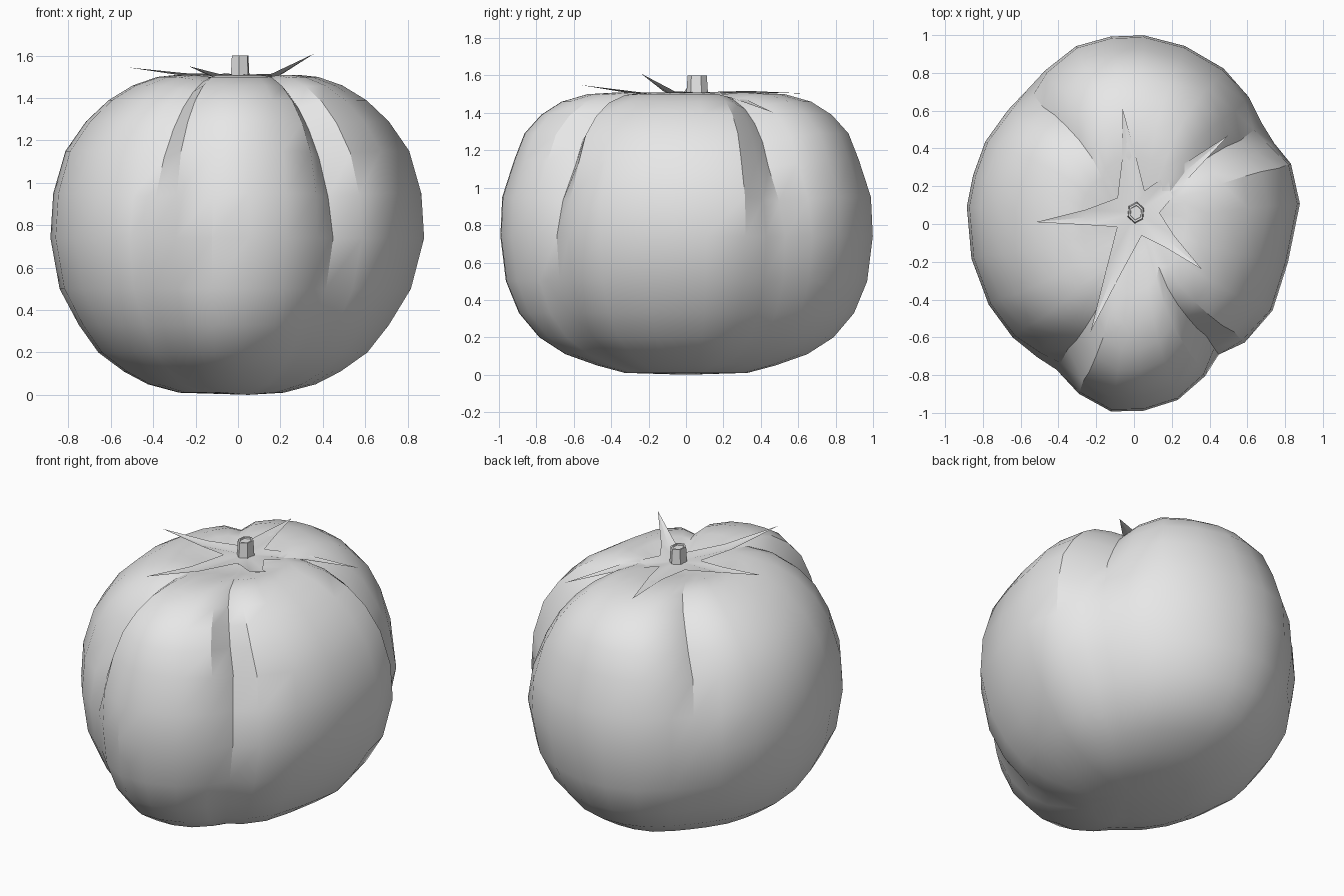
import bpy
import bmesh
from math import sin, cos, radians, pi
from mathutils import Vector

if "Cube" in bpy.data.objects:
    bpy.data.objects.remove(bpy.data.objects["Cube"], do_unlink=True)

grey = bpy.data.materials.new("plain grey")
grey.use_nodes = True
grey.diffuse_color = (0.8, 0.8, 0.8, 1)
grey.node_tree.nodes["Principled BSDF"].inputs["Base Color"].default_value = grey.diffuse_color


def finish(bm, name, angle, closed=True):
    """Turn a bmesh into a named, shaded object."""
    if closed:
        bmesh.ops.recalc_face_normals(bm, faces=bm.faces)
    mesh = bpy.data.meshes.new(name)
    bm.to_mesh(mesh)
    bm.free()
    mesh.materials.append(grey)
    obj = bpy.data.objects.new(name, mesh)
    bpy.context.collection.objects.link(obj)
    bpy.ops.object.select_all(action="DESELECT")
    obj.select_set(True)
    bpy.context.view_layer.objects.active = obj
    bpy.ops.object.shade_smooth_by_angle(angle=radians(angle))
    return obj


# Lobed outline: angle in degrees, radius, depth of the groove above the waist
OUTLINE = [
    (7, .885, 0), (21, .89, 0), (30, .86, .05), (38, .87, .12), (48, .91, .05),
    (60, .95, 0), (74, .98, 0), (87, 1, 0), (97, 1, 0), (108, .99, 0),
    (120, .94, .01), (128, .915, .08), (138, .90, .01), (151, .90, 0),
    (163, .89, 0), (174, .89, 0), (192, .88, 0), (209, .88, 0), (223, .88, .01),
    (234, .875, .05), (242, .88, .09), (252, .945, 0), (263, 1, 0), (273, .99, 0),
    (284, .96, 0), (295, .89, .01), (303, .83, .09), (313, .86, .02),
    (328, .865, 0), (346, .84, 0),
]
# Side profile: height, share of the radius across x, share across y
PROFILE = [
    (.01, .28, .33), (.05, .45, .48), (.11, .58, .65), (.2, .72, .79),
    (.33, .83, .90), (.5, .94, .97), (.74, 1, 1), (.95, .985, .99),
    (1.15, .92, .925), (1.29, .81, .87), (1.39, .69, .78), (1.46, .56, .67),
    (1.5, .43, .53), (1.51, .32, .36), (1.47, .16, .16),
]


def build_fruit():
    bm = bmesh.new()
    rings = []
    for z, across_x, across_y in PROFILE:
        upper = min(max((z - .7) / .5, 0), 1)
        lean = -.03 * max(0, 1 - z / .74)
        ring = []
        for angle, radius, groove in OUTLINE:
            a = radians(angle)
            r = radius * (1 - groove * upper)
            drop = .4 * groove * upper * max(0, min(1, across_x * 2 - .3))
            ring.append(bm.verts.new((r * across_x * cos(a) + lean,
                                      r * across_y * sin(a), z - drop)))
        rings.append(ring)
    count = len(OUTLINE)
    for low, high in zip(rings, rings[1:]):
        for i in range(count):
            j = (i + 1) % count
            bm.faces.new((low[i], low[j], high[j], high[i]))
    # Close the underside and the dimple with fans
    for ring, centre in ((rings[0], (.05, 0, 0)), (rings[-1], (.01, .03, 1.46))):
        hub = bm.verts.new(centre)
        for i in range(count):
            bm.faces.new((ring[i], ring[(i + 1) % count], hub))
    return finish(bm, "fruit_body", 30)


# Star of leaves: tip of each leaf, and how far its middle bows upward
HUB = Vector((.01, .06, 1.51))
LEAVES = [
    ((.5, .47, 1.40), .03), ((-.06, .61, 1.505), .01), ((-.52, .01, 1.545), -.01),
    ((-.23, -.57, 1.55), -.02), ((.36, -.24, 1.61), -.045),
]


def build_leaves():
    bm = bmesh.new()
    hub = bm.verts.new(HUB)
    arms = [Vector(tip) - HUB for tip, bow in LEAVES]
    # Notches sit between neighbouring leaves
    notches = []
    for i, arm in enumerate(arms):
        following = arms[(i + 1) % len(arms)]
        split = (arm.xy.normalized() + following.xy.normalized()).normalized()
        notches.append(bm.verts.new(HUB + split.to_3d() * .125))
    for i, arm in enumerate(arms):
        side = Vector((-arm.y, arm.x, 0)).normalized()
        middle = HUB + arm * .5 + Vector((0, 0, LEAVES[i][1]))
        spine = bm.verts.new(middle - Vector((0, 0, .012)))
        left = bm.verts.new(middle + side * .04)
        right = bm.verts.new(middle - side * .04)
        tip = bm.verts.new(HUB + arm)
        before, after = notches[i - 1], notches[i]
        bm.faces.new((hub, before, right, spine))
        bm.faces.new((hub, spine, left, after))
        bm.faces.new((spine, right, tip))
        bm.faces.new((spine, tip, left))
    return finish(bm, "leaf_star", 30, closed=False)


def build_stem():
    bm = bmesh.new()
    rings = []
    for z, radius in ((1.47, .055), (1.6, .047), (1.6, .036), (1.592, .034)):
        rings.append([bm.verts.new((.01 + radius * .9 * cos(k * pi / 3 + .4),
                                    .06 + radius * 1.1 * sin(k * pi / 3 + .4), z))
                      for k in range(6)])
    for low, high in zip(rings, rings[1:]):
        for k in range(6):
            j = (k + 1) % 6
            bm.faces.new((low[k], low[j], high[j], high[k]))
    bm.faces.new(rings[0])
    bm.faces.new(rings[-1])
    return finish(bm, "stem", 30)


build_fruit()
build_leaves()
build_stem()
